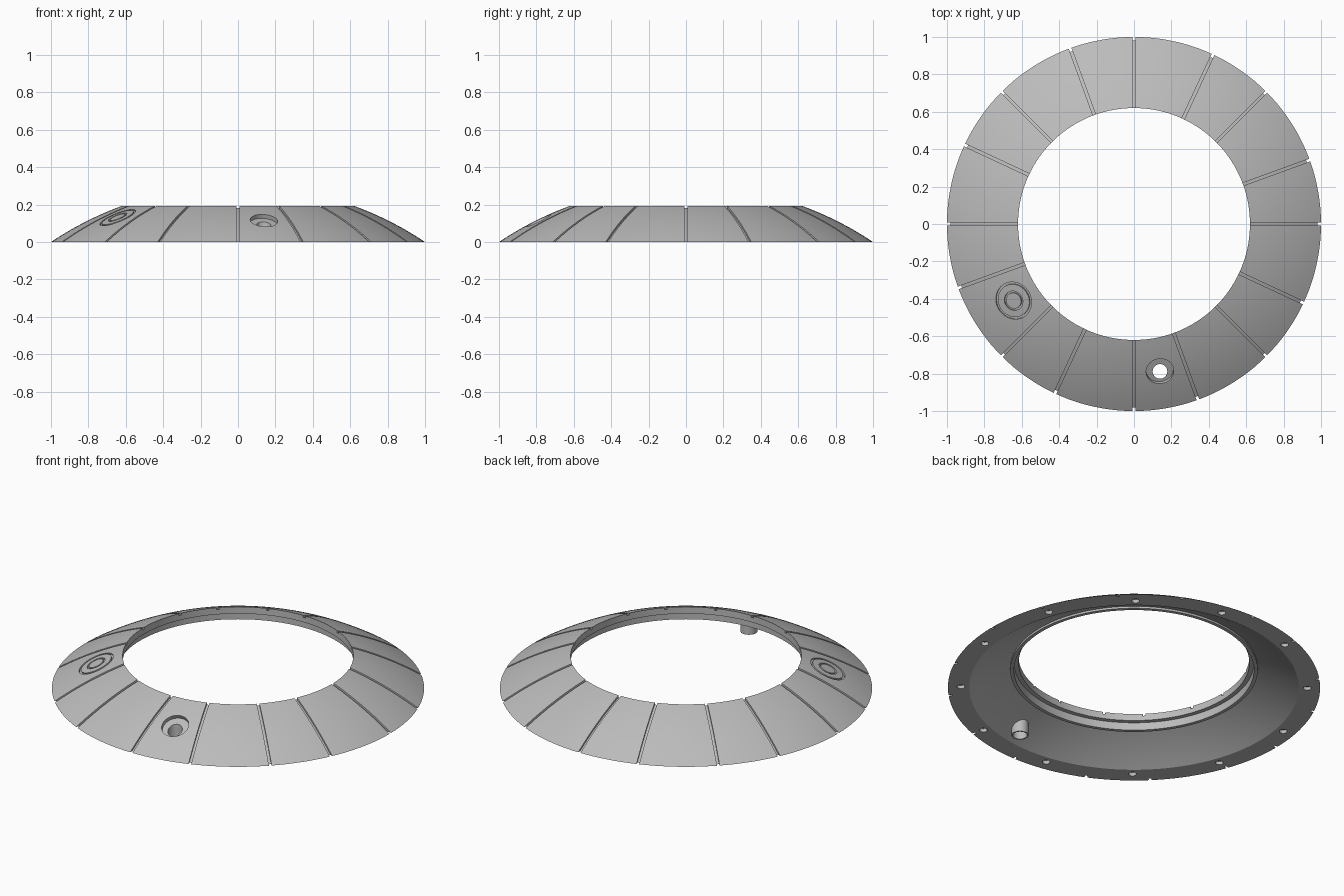
import bpy, bmesh, math
from mathutils import Matrix, Vector

if "Cube" in bpy.data.objects:
    bpy.data.objects.remove(bpy.data.objects["Cube"])

DOME = 1.8                                # radius of the domed top
BASE = math.sqrt(DOME ** 2 - 1)           # depth of its centre below the floor
INNER, FLANGE, NECK = 0.62, 0.885, 0.665

grey = bpy.data.materials.new("plain grey")
grey.use_nodes = True
grey.diffuse_color = (0.5, 0.5, 0.5, 1)
grey.node_tree.nodes["Principled BSDF"].inputs["Base Color"].default_value = (0.5, 0.5, 0.5, 1)


def top_z(r):
    return math.sqrt(DOME ** 2 - r * r) - BASE


def steps(a, b, n):
    return [a + (b - a) * i / n for i in range(n + 1)]


def revolve(bm, profile, matrix=Matrix(), seg=48):
    """Turn a closed (radius, height) profile about the local z axis."""
    columns = []
    for r, z in profile:
        if r == 0:
            columns.append([bm.verts.new(matrix @ Vector((0, 0, z)))] * seg)
        else:
            columns.append([bm.verts.new(matrix @ Vector((
                r * math.cos(math.tau * i / seg), r * math.sin(math.tau * i / seg), z)))
                for i in range(seg)])
    for k, a in enumerate(columns):
        b = columns[(k + 1) % len(columns)]
        for i in range(seg):
            j = (i + 1) % seg
            quad = list(dict.fromkeys((a[i], a[j], b[j], b[i])))
            if len(quad) > 2:
                bm.faces.new(quad)


def cylinder(bm, radius, low, high, matrix, seg=48):
    revolve(bm, [(0, low), (radius, low), (radius, high), (0, high)], matrix, seg)


def slab(bm, outline, width, angle):
    """Extrude a radial (radius, height) outline sideways and turn it to an angle."""
    turn = Matrix.Rotation(angle, 4, "Z")
    sides = [[bm.verts.new(turn @ Vector((r, s * width / 2, z))) for r, z in outline]
             for s in (-1, 1)]
    n = len(outline)
    # quads across the strip keep every face simple
    for i in range(n):
        j = (i + 1) % n
        bm.faces.new((sides[0][i], sides[0][j], sides[1][j], sides[1][i]))
    for side in sides:
        for i in range(n // 2 - 1):
            bm.faces.new((side[i], side[i + 1], side[n - 2 - i], side[n - 1 - i]))


def surface_frame(radius, degrees):
    """Frame on the dome with z along the surface normal."""
    a = math.radians(degrees)
    p = Vector((radius * math.cos(a), radius * math.sin(a), top_z(radius)))
    normal = p + Vector((0, 0, BASE))
    return Matrix.Translation(p) @ normal.to_track_quat("Z", "Y").to_matrix().to_4x4()


def make_object(name, bm):
    bmesh.ops.recalc_face_normals(bm, faces=bm.faces)
    mesh = bpy.data.meshes.new(name)
    bm.to_mesh(mesh)
    bm.free()
    mesh.materials.append(grey)
    obj = bpy.data.objects.new(name, mesh)
    bpy.context.collection.objects.link(obj)
    return obj


# Domed ring with flat flange, hollow underside and stepped neck
profile = [(r, top_z(r)) for r in steps(1, INNER, 12)]
profile += [(INNER, 0.153), (0.645, 0.153), (0.645, 0.108), (NECK, 0.108)]
lift = 0.12 / (top_z(NECK) - top_z(FLANGE))
profile += [(r, lift * (top_z(r) - top_z(FLANGE))) for r in steps(NECK, FLANGE, 8)]
bm = bmesh.new()
revolve(bm, profile, seg=144)
ring = make_object("domed_ring", bm)

# Drain tube hanging below the dome
PORT_RADIUS, PORT_ANGLE = 0.80, 280
port = surface_frame(PORT_RADIUS, PORT_ANGLE)
plumb = Matrix.Translation((port.translation.x, port.translation.y, 0))
bm = bmesh.new()
cylinder(bm, 0.046, 0, 0.075, plumb)
tube = make_object("drain_tube", bm)

# Radial panel grooves
bm = bmesh.new()
radii = steps(0.60, 1.03, 14)
groove = [(r, top_z(r) - 0.012) for r in radii]
groove += [(r, top_z(r) + 0.04) for r in reversed(radii)]
for quarter in range(4):
    for offset in (0, 20, 45, 65):
        slab(bm, groove, 0.015, math.radians(90 * quarter + offset))

# Two round grooves of the sealed cap
cap = surface_frame(0.764, 212.5)
for outer, inner in ((0.102, 0.090), (0.053, 0.043)):
    revolve(bm, [(inner, -0.012), (outer, -0.012), (outer, 0.03), (inner, 0.03)], cap, 64)

# Counterbore of the drain
cylinder(bm, 0.074, -0.025, 0.06, port)

# Blind fixing holes in the flange
for k in range(12):
    a = math.radians(20.5 + 30 * k)
    spot = Matrix.Translation((0.93 * math.cos(a), 0.93 * math.sin(a), 0))
    cylinder(bm, 0.021, -0.03, 0.02, spot, 24)
recesses = make_object("recess_cutter", bm)

# Vertical bore through dome and tube
bm = bmesh.new()
cylinder(bm, 0.039, -0.1, 0.3, plumb)
bore = make_object("bore_cutter", bm)

bpy.context.view_layer.objects.active = ring
for helper, operation in ((tube, "UNION"), (recesses, "DIFFERENCE"), (bore, "DIFFERENCE")):
    helper.hide_render = True
    mod = ring.modifiers.new(helper.name, "BOOLEAN")
    mod.operation = operation
    mod.solver = "EXACT"
    mod.object = helper
    bpy.ops.object.modifier_apply(modifier=mod.name)
    bpy.data.objects.remove(helper)

# Smooth dome with crisp edges
for obj in bpy.context.selected_objects:
    obj.select_set(False)
ring.select_set(True)
bpy.ops.object.shade_smooth_by_angle(angle=math.radians(25))
